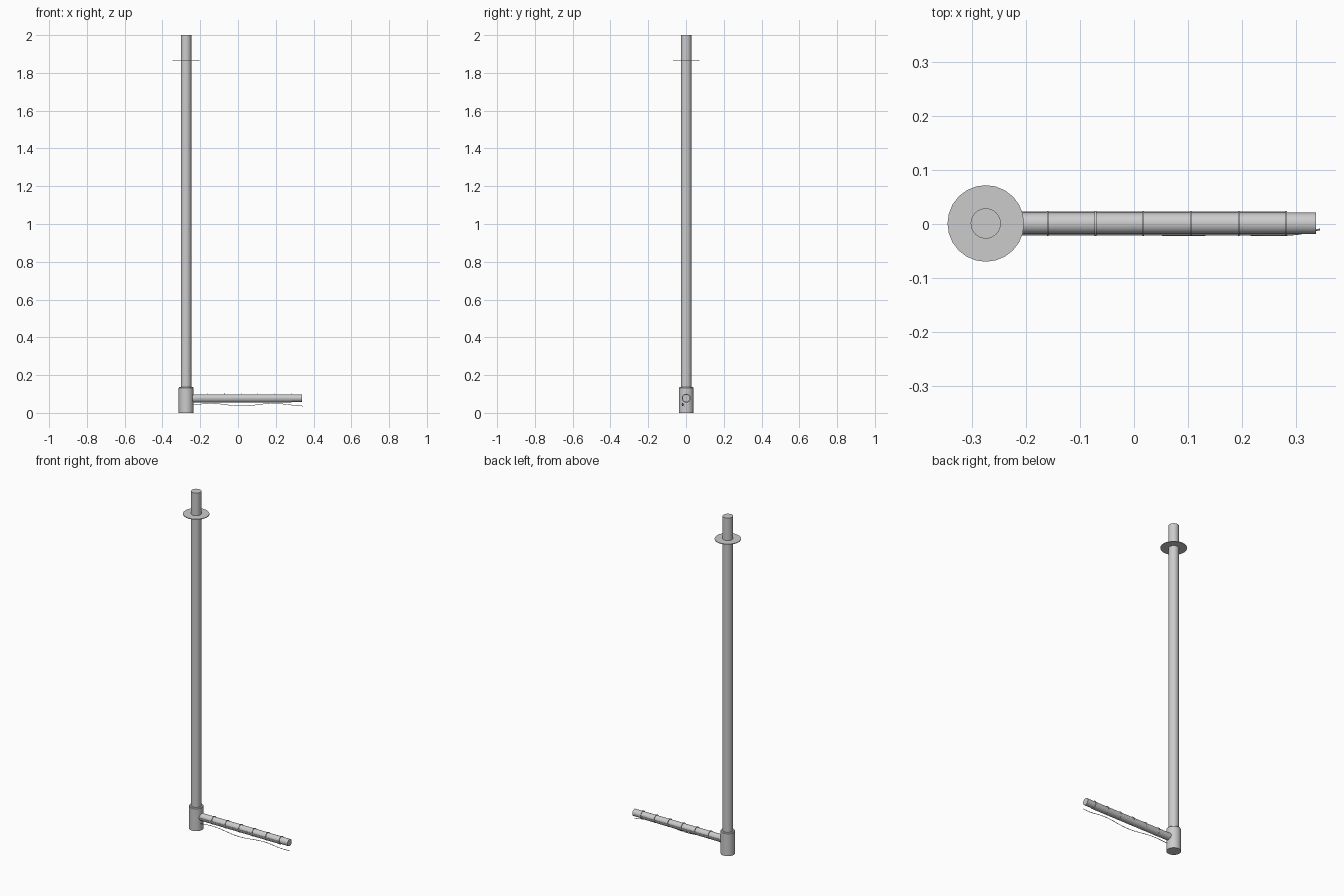
import bpy, bmesh, math

if "Cube" in bpy.data.objects:
    bpy.data.objects.remove(bpy.data.objects["Cube"])

CX, CY = -0.275, 0.001      # mast axis
AZ = 0.078                  # arm height


def smooth(ob):
    bpy.ops.object.select_all(action='DESELECT')
    ob.select_set(True)
    bpy.context.view_layer.objects.active = ob
    bpy.ops.object.shade_smooth_by_angle(angle=math.radians(35))


def lathe(name, profile, n):
    """Revolve (radius, z) points round the mast axis, capping both ends."""
    bm = bmesh.new()
    rings = [[bm.verts.new((CX + r * math.cos(2 * math.pi * i / n),
                            CY + r * math.sin(2 * math.pi * i / n), z))
              for i in range(n)] for r, z in profile]
    for a, b in zip(rings, rings[1:]):
        for i in range(n):
            j = (i + 1) % n
            bm.faces.new((a[i], a[j], b[j], b[i]))
    bm.faces.new(rings[0][::-1])
    bm.faces.new(rings[-1])
    me = bpy.data.meshes.new(name)
    bm.to_mesh(me)
    bm.free()
    ob = bpy.data.objects.new(name, me)
    bpy.context.collection.objects.link(ob)
    smooth(ob)


def rod_x(name, x0, x1, r, n=32):
    bpy.ops.mesh.primitive_cylinder_add(
        vertices=n, radius=r, depth=x1 - x0,
        location=((x0 + x1) / 2, CY, AZ), rotation=(0, math.pi / 2, 0))
    ob = bpy.context.object
    ob.name = name
    smooth(ob)


# mast, base socket and collar disc
lathe("mast", [(0.028, 0.1), (0.028, 2.0)], 32)
lathe("base_socket", [(0.039, 0), (0.039, 0.132), (0.036, 0.136)], 32)
lathe("collar_disc", [(0.071, 1.862), (0.071, 1.866)], 24)

# horizontal arm with clamp rings
rod_x("arm", -0.26, 0.338, 0.02)
for k in range(6):
    x = -0.16 + k * 0.0885
    rod_x(f"clamp_ring_{k + 1}", x - 0.0015, x + 0.0015, 0.0235)

# half-round sleeve under the arm
bm = bmesh.new()
steps = 16
outline = [(0.0225, math.pi + math.pi * i / steps) for i in range(steps + 1)]
outline += [(0.0202, a) for _, a in reversed(outline)]
ends = [[bm.verts.new((x, CY + r * math.cos(a), AZ + r * math.sin(a)))
         for r, a in outline] for x in (-0.24, 0.284)]
m = len(outline)
for i in range(m):
    j = (i + 1) % m
    bm.faces.new((ends[0][i], ends[0][j], ends[1][j], ends[1][i]))
for e in ends:
    for i in range(steps):
        bm.faces.new((e[i], e[i + 1], e[m - 2 - i], e[m - 1 - i]))
bmesh.ops.recalc_face_normals(bm, faces=bm.faces)
me = bpy.data.meshes.new("arm_sleeve")
bm.to_mesh(me)
bm.free()
sleeve = bpy.data.objects.new("arm_sleeve", me)
bpy.context.collection.objects.link(sleeve)
smooth(sleeve)

# loose wire waving below the arm
pts = [(-0.245, -0.010, 0.041), (-0.15, -0.016, 0.050), (0.02, -0.020, 0.037),
       (0.19, -0.020, 0.050), (0.30, -0.019, 0.040), (0.345, -0.010, 0.036)]
cu = bpy.data.curves.new("hanging_wire", 'CURVE')
cu.dimensions = '3D'
cu.bevel_depth = 0.0015
cu.bevel_resolution = 1
cu.use_fill_caps = True
sp = cu.splines.new('BEZIER')
sp.bezier_points.add(len(pts) - 1)
for bp, p in zip(sp.bezier_points, pts):
    bp.co = p
    bp.handle_left_type = bp.handle_right_type = 'AUTO'
wire = bpy.data.objects.new("hanging_wire", cu)
bpy.context.collection.objects.link(wire)
